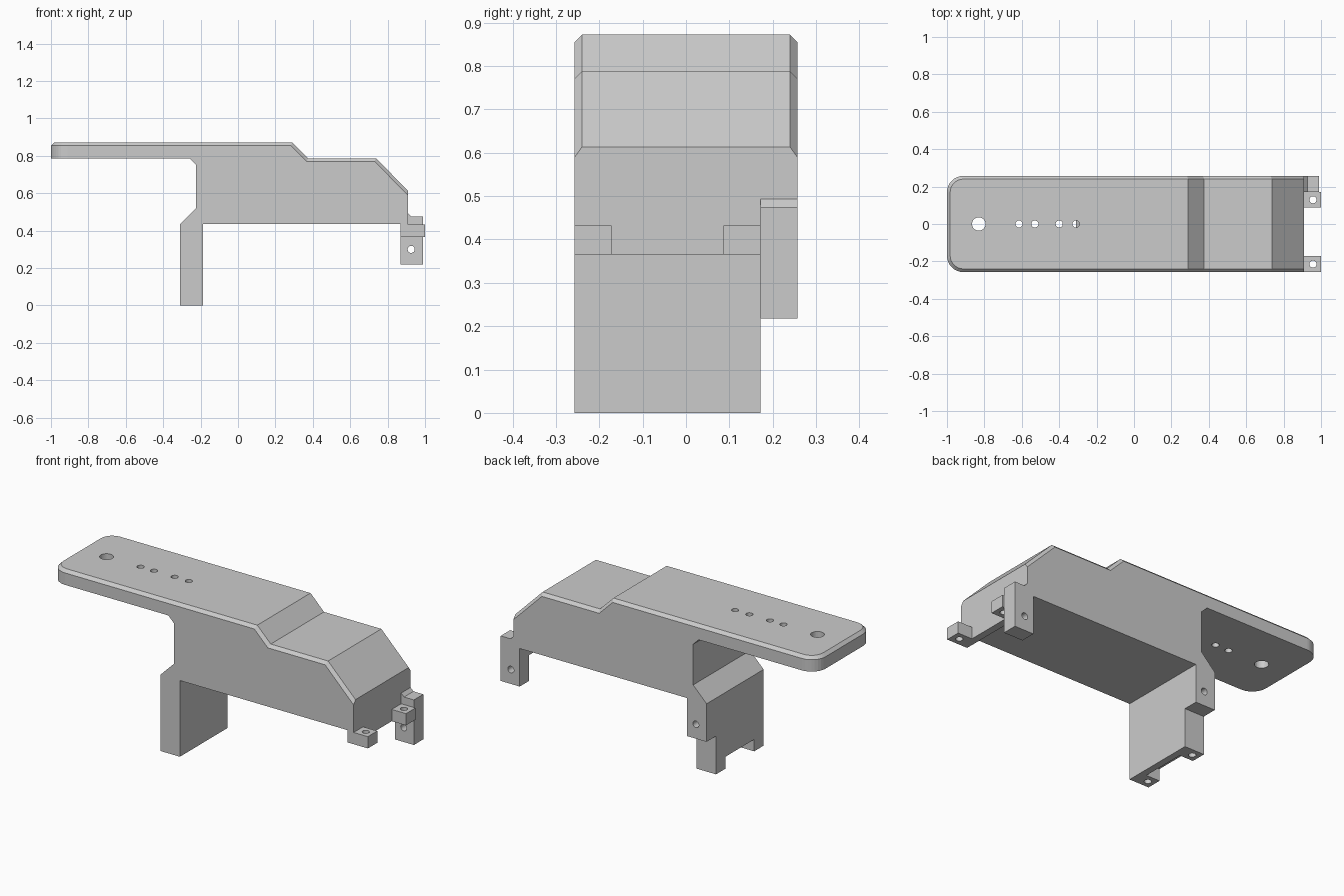
import bpy, bmesh
from mathutils import Matrix, Vector
from math import pi

cube = bpy.data.objects.get("Cube")
if cube:
    bpy.data.objects.remove(cube, do_unlink=True)

grey = bpy.data.materials.new("plain_grey")
grey.use_nodes = True
grey.diffuse_color = (0.6, 0.6, 0.6, 1)
grey.node_tree.nodes["Principled BSDF"].inputs["Base Color"].default_value = (0.6, 0.6, 0.6, 1)

FRONT, BACK = -0.257, 0.257   # full width
INNER = 0.172                 # inner face of the rear mounts
TAB_ROWS = [(FRONT, -0.172), (0.087, INNER)]


def make_object(name, bm):
    bmesh.ops.recalc_face_normals(bm, faces=bm.faces)
    mesh = bpy.data.meshes.new(name)
    bm.to_mesh(mesh)
    bm.free()
    mesh.materials.append(grey)
    obj = bpy.data.objects.new(name, mesh)
    bpy.context.collection.objects.link(obj)
    return obj


def prism(points, y0, y1):
    """Extrude an x-z profile along y."""
    bm = bmesh.new()
    face = bm.faces.new([bm.verts.new((x, y0, z)) for x, z in points])
    moved = bmesh.ops.extrude_face_region(bm, geom=[face])["geom"]
    verts = [v for v in moved if isinstance(v, bmesh.types.BMVert)]
    bmesh.ops.translate(bm, verts=verts, vec=(0, y1 - y0, 0))
    bmesh.ops.recalc_face_normals(bm, faces=bm.faces)
    return bm


def box(name, x0, x1, y0, y1, z0, z1):
    return make_object(name, prism([(x0, z0), (x1, z0), (x1, z1), (x0, z1)], y0, y1))


def drill(start, end, radius):
    """Cylinder cutter between two points."""
    a, b = Vector(start), Vector(end)
    bm = bmesh.new()
    turn = (b - a).to_track_quat("Z", "Y").to_matrix().to_4x4()
    bmesh.ops.create_cone(bm, cap_ends=True, segments=24, radius1=radius, radius2=radius,
                          depth=(b - a).length, matrix=Matrix.Translation((a + b) / 2) @ turn)
    return make_object("hole_cutter", bm)


def cut(obj, cutters):
    """Subtract the cutters, then discard them."""
    bpy.context.view_layer.objects.active = obj
    for cutter in cutters:
        mod = obj.modifiers.new("cut", "BOOLEAN")
        mod.operation, mod.solver, mod.object = "DIFFERENCE", "EXACT", cutter
        bpy.ops.object.modifier_apply(modifier=mod.name)
        bpy.data.objects.remove(cutter, do_unlink=True)


# Main body: top plate, deep housing and leg in one profile
bm = prism([(-1, 0.787), (-0.26, 0.787), (-0.225, 0.752), (-0.225, 0.52), (-0.31, 0.435),
            (-0.31, 0), (-0.187, 0), (-0.187, 0.435), (0.91, 0.435), (0.91, 0.613),
            (0.737, 0.787), (0.375, 0.787), (0.29, 0.872), (-1, 0.872)], FRONT, BACK)

# Rounded plate corners
corners = [e for e in bm.edges if all(v.co.x < -0.99 for v in e.verts)
           and abs(e.verts[0].co.z - e.verts[1].co.z) > 0.05]
bmesh.ops.bevel(bm, geom=corners, offset=0.088, offset_type="OFFSET", segments=8,
                profile=0.5, affect="EDGES")
bm.normal_update()

# Chamfer round the top outline
rim = []
for e in bm.edges:
    lift = sorted(f.normal.z for f in e.link_faces)
    mid = (e.verts[0].co + e.verts[1].co) / 2
    if abs(lift[0]) < 0.1 and lift[1] > 0.5 and mid.z > 0.6 and mid.x < 0.9:
        rim.append(e)
bmesh.ops.bevel(bm, geom=rim, offset=0.017, offset_type="OFFSET", segments=1,
                profile=0.5, affect="EDGES")
body = make_object("body_with_leg", bm)

# Leg cutouts: shortened rear mount and the notch between the feet
cutters = [box("mount_cutter", -0.4, -0.1, INNER, 0.3, -0.1, 0.218),
           box("notch_cutter", -0.4, -0.225, TAB_ROWS[0][1], TAB_ROWS[1][0], -0.1, 0.068)]
# Plate holes
cutters += [drill((x, 0, 0.77), (x, 0, 0.9), r) for x, r in
            [(-0.83, 0.036), (-0.615, 0.019), (-0.53, 0.019), (-0.4, 0.019), (-0.31, 0.019)]]
# Holes in the feet and the rear mount
cutters += [drill((-0.27, (a + b) / 2, -0.05), (-0.27, (a + b) / 2, 0.068), 0.019)
            for a, b in TAB_ROWS]
cutters.append(drill((-0.242, INNER, 0.3), (-0.242, 0.3, 0.3), 0.019))
cut(body, cutters)

# Lip under the sloped end
box("end_lip", 0.87, 0.91, FRONT, INNER, 0.365, 0.435)

# Small drilled tabs on the lip
for name, (a, b) in zip(("front_tab", "rear_tab"), TAB_ROWS):
    tab = box(name, 0.91, 1.0, a, b, 0.365, 0.432)
    mid = (a + b) / 2
    cut(tab, [drill((0.957, mid, 0.3), (0.957, mid, 0.5), 0.019)])

# Hanging bracket at the rear of the sloped end
bracket = make_object("end_bracket", prism(
    [(0.87, 0.218), (0.99, 0.218), (0.99, 0.475), (0.928, 0.475), (0.91, 0.493),
     (0.91, 0.435), (0.87, 0.435)], INNER, BACK))
cut(bracket, [drill((0.926, 0.1, 0.3), (0.926, 0.3, 0.3), 0.019)])
